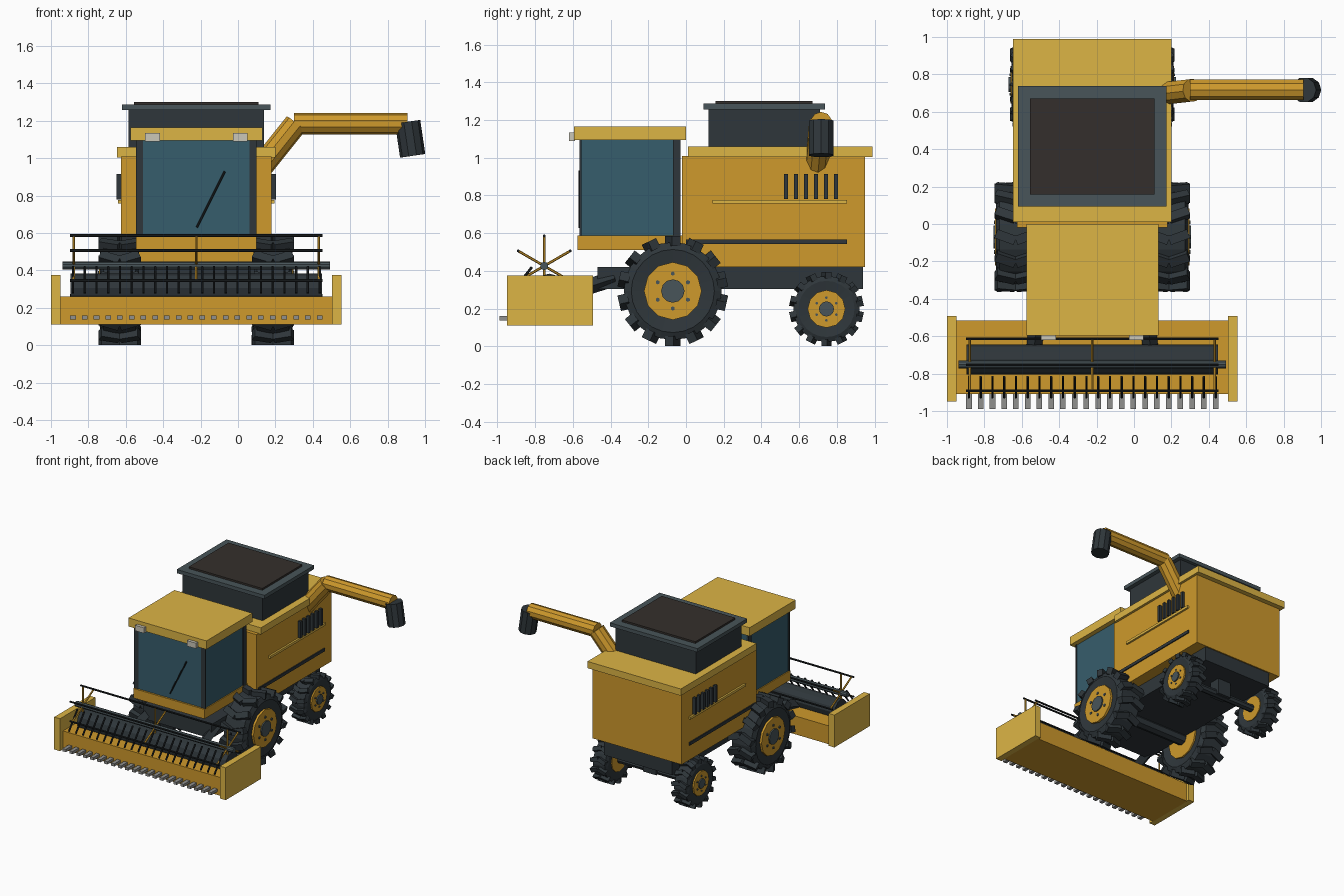
import bpy, bmesh, math
from mathutils import Vector, Matrix

if "Cube" in bpy.data.objects:
    bpy.data.objects.remove(bpy.data.objects["Cube"])

CX = -0.223  # centre line of the machine (the unloading tube offsets it)


def material(name, rgb):
    m = bpy.data.materials.new(name)
    m.diffuse_color = (*rgb, 1)
    m.use_nodes = True
    m.node_tree.nodes["Principled BSDF"].inputs["Base Color"].default_value = m.diffuse_color
    return m


YELLOW = material("yellow", (0.62, 0.32, 0.025))
PALE = material("pale_yellow", (0.72, 0.46, 0.06))
DARK = material("dark_steel", (0.028, 0.037, 0.043))
BLACK = material("black", (0.012, 0.015, 0.017))
SLATE = material("slate", (0.065, 0.09, 0.1))
GLASS = material("glass", (0.037, 0.11, 0.15))
COVER = material("cover_brown", (0.034, 0.028, 0.025))
GREY = material("grey", (0.28, 0.28, 0.27))
LAMP = material("lamp", (0.6, 0.57, 0.48))


def finish(bm, name, mat):
    bmesh.ops.recalc_face_normals(bm, faces=bm.faces)
    me = bpy.data.meshes.new(name)
    bm.to_mesh(me)
    bm.free()
    me.materials.append(mat)
    ob = bpy.data.objects.new(name, me)
    bpy.context.collection.objects.link(ob)
    return ob


def add_box(bm, x, y, z, turn=Matrix()):
    c = Matrix.Translation([(a[0] + a[1]) / 2 for a in (x, y, z)])
    s = Matrix.Diagonal([a[1] - a[0] for a in (x, y, z)] + [1])
    bmesh.ops.create_cube(bm, size=1, matrix=turn @ c @ s)


def add_rod(bm, p, q, r, n=8):
    p, q = Vector(p), Vector(q)
    d = q - p
    m = Matrix.Translation((p + q) / 2) @ d.to_track_quat('Z', 'Y').to_matrix().to_4x4()
    bmesh.ops.create_cone(bm, cap_ends=True, segments=n, radius1=r, radius2=r, depth=d.length, matrix=m)


def boxes(name, mat, *items):
    bm = bmesh.new()
    for it in items:
        add_box(bm, *it)
    return finish(bm, name, mat)


def rods(name, mat, *items):
    bm = bmesh.new()
    for it in items:
        add_rod(bm, *it)
    return finish(bm, name, mat)


def mid(h):
    return (CX - h, CX + h)


def side(s, a, b):
    return tuple(sorted((CX + s * a, CX + s * b)))


# Body and chassis
boxes("body", YELLOW, (mid(0.403), (-0.02, 0.95), (0.42, 1.01)))
boxes("body_deck", PALE, (mid(0.423), (0.01, 0.99), (1.005, 1.06)))
boxes("chassis", DARK, (mid(0.31), (-0.47, 0.94), (0.305, 0.42)))
for s, tag in ((1, "right"), (-1, "left")):
    boxes("vent_slats_" + tag, DARK, *[(side(s, 0.40, 0.427), (0.52 + i * 0.053, 0.542 + i * 0.053), (0.78, 0.915))
                                       for i in range(6)])
    boxes("side_rail_" + tag, PALE, (side(s, 0.40, 0.418), (0.14, 0.855), (0.757, 0.777)))
    boxes("side_stripe_" + tag, DARK, (side(s, 0.40, 0.411), (0.0, 0.855), (0.542, 0.567)))

# Cab
boxes("cab_base", YELLOW, (mid(0.322), (-0.575, 0.0), (0.51, 0.588)))
boxes("cab_glass", GLASS, (mid(0.314), (-0.56, -0.03), (0.585, 1.095)))
boxes("cab_pillars", DARK, *[(side(s, 0.285, 0.322), y, (0.585, 1.095))
                             for s in (1, -1) for y in ((-0.07, -0.03), (-0.565, -0.555))])
boxes("cab_roof", PALE, (mid(0.353), (-0.595, 0.0), (1.095, 1.165)))
boxes("cab_lamps", LAMP, *[(side(s, 0.195, 0.275), (-0.62, -0.59), (1.09, 1.135)) for s in (1, -1)])
rods("wiper", BLACK, ((-0.22, -0.566, 0.63), (-0.07, -0.566, 0.93), 0.006, 6))

# Grain tank
boxes("grain_tank", DARK, (mid(0.363), (0.12, 0.71), (1.055, 1.26)))
boxes("tank_rim", SLATE, (mid(0.397), (0.093, 0.737), (1.257, 1.287)))
boxes("tank_cover", COVER, (mid(0.333), (0.157, 0.672), (1.28, 1.302)))

# Unloading tube with spout
rods("unloading_tube", YELLOW,
     ((0.09, 0.69, 0.91), (0.31, 0.715, 1.185), 0.063, 10),
     ((0.30, 0.717, 1.185), (0.905, 0.717, 1.185), 0.058, 10))
rods("tube_spout", DARK, ((0.907, 0.717, 1.195), (0.934, 0.717, 1.013), 0.068, 10))


# Wheels: lathed tyre, chevron lugs, rim, hub and bolts
def wheel(name, s, y, z, R, inner, outer, rim, hub):
    c = (inner + outer) / 2
    w = (outer - inner) / 2
    place = Matrix.Translation((CX + s * c, y, z))
    core = R * 0.885
    bm = bmesh.new()
    profile = [(-w * 0.85, rim * 0.95), (-w * 0.97, core * 0.85), (-w * 0.8, core),
               (w * 0.8, core), (w * 0.97, core * 0.85), (w * 0.85, rim * 0.95)]
    vs = [bm.verts.new((px, 0, pr)) for px, pr in profile]
    es = [bm.edges.new(vs[i:i + 2]) for i in range(5)]
    bmesh.ops.spin(bm, geom=vs + es, axis=(1, 0, 0), cent=(0, 0, 0), angle=math.tau, steps=24, use_merge=False)
    bmesh.ops.remove_doubles(bm, verts=bm.verts, dist=1e-4)
    bmesh.ops.transform(bm, matrix=place, verts=bm.verts)
    finish(bm, name + "_tyre", DARK)
    bm = bmesh.new()
    t = R * 0.085
    for i in range(14):
        for h in (1, -1):
            turn = (place @ Matrix.Rotation(math.tau * i / 14, 4, 'X')
                    @ Matrix.Translation((h * w * 0.5, 0, 0)) @ Matrix.Rotation(h * 0.35, 4, 'Z'))
            add_box(bm, (-w * 0.51, w * 0.51), (-t, t), (core * 0.92, R * 0.996), turn)
    finish(bm, name + "_lugs", DARK)

    def disc(a, r, dy=0.0, dz=0.0, b=0.0, n=12):
        return ((CX + s * b, y + dy, z + dz), (CX + s * a, y + dy, z + dz), r, n)
    rods(name + "_rim", YELLOW, disc(outer + 0.002, rim, b=inner + 0.003))
    rods(name + "_hub", SLATE, disc(outer + 0.012, hub, b=inner + 0.01))
    pr = (rim + hub) * 0.43
    rods(name + "_bolts", SLATE, *[disc(outer + 0.008, rim * 0.075, pr * math.sin(k * math.pi / 3),
                                        pr * math.cos(k * math.pi / 3), outer - 0.01, 6) for k in range(6)])


for s, tag in ((1, "right"), (-1, "left")):
    wheel("front_wheel_" + tag, s, -0.07, 0.293, 0.293, 0.303, 0.517, 0.153, 0.062)
    wheel("rear_wheel_" + tag, s, 0.745, 0.198, 0.198, 0.30, 0.435, 0.10, 0.04)
rods("axles", DARK, ((CX - 0.31, -0.07, 0.293), (CX + 0.31, -0.07, 0.293), 0.05),
     ((CX - 0.32, 0.745, 0.198), (CX + 0.32, 0.745, 0.198), 0.03))
boxes("rear_axle_mount", DARK, (mid(0.06), (0.70, 0.79), (0.18, 0.32)))

# Header trough, end plates and cutter teeth
boxes("header_trough", YELLOW, (mid(0.73), (-0.91, -0.515), (0.11, 0.26)))
for s, tag in ((1, "right"), (-1, "left")):
    boxes("header_end_" + tag, PALE, (side(s, 0.725, 0.777), (-0.95, -0.492), (0.11, 0.375)))
    rods("header_arm_" + tag, DARK, ((CX + s * 0.285, -0.38, 0.36), (CX + s * 0.31, -0.66, 0.27), 0.042, 4))
xs = [CX + (i - 10.5) * 0.0628 for i in range(22)]
boxes("cutter_teeth", GREY, *[((x - 0.015, x + 0.015), (-0.99, -0.90), (0.138, 0.16)) for x in xs])
rods("feed_drum", DARK, ((CX - 0.672, -0.725, 0.305), (CX + 0.672, -0.725, 0.305), 0.08, 12))

# Reel: axle, six bats on spokes, and tines
ry, rz, rr = -0.752, 0.426, 0.16
rods("reel_axle", SLATE, ((CX - 0.716, ry, rz), (CX + 0.716, ry, rz), 0.022, 10))
tips = [(ry + rr * math.sin(k * math.pi / 3), rz + rr * math.cos(k * math.pi / 3)) for k in range(6)]
rods("reel_spokes", YELLOW, *[((CX + dx, ry, rz), (CX + dx, a, b), 0.007, 6)
                              for dx in (-0.655, 0, 0.655) for a, b in tips])
rods("reel_bats", BLACK, *[((CX - 0.675, a, b), (CX + 0.675, a, b), 0.008, 6) for a, b in tips])
rods("reel_tines", BLACK, *[((x, -0.817, 0.42), (x, -0.928, 0.28), 0.007, 6) for x in xs])
